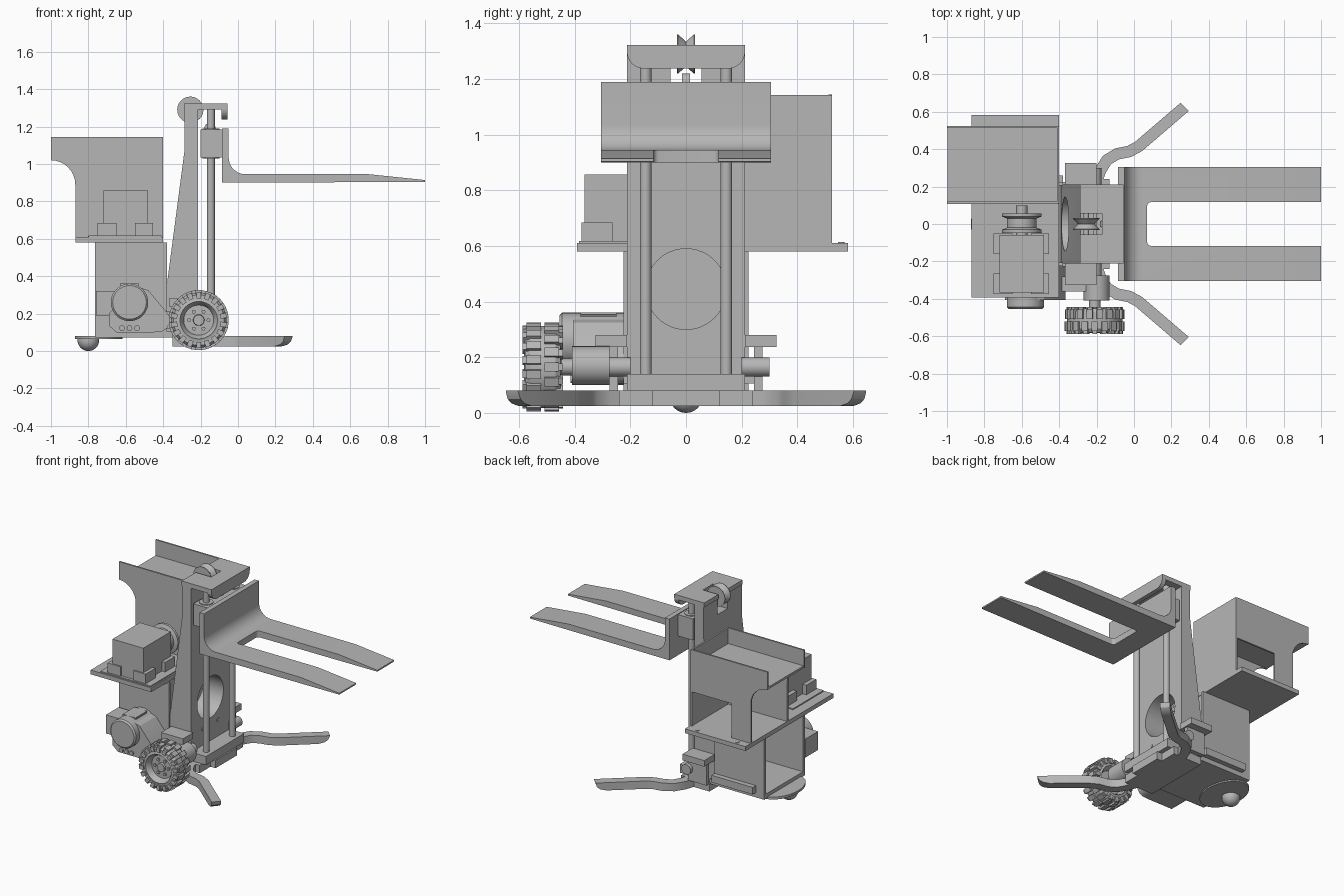
import bpy, bmesh
from math import sin, cos, pi, radians
from mathutils import Matrix, Vector

if "Cube" in bpy.data.objects:
    bpy.data.objects.remove(bpy.data.objects["Cube"])

grey = bpy.data.materials.new("plain grey")
grey.use_nodes = True
GREY = (0.47, 0.47, 0.47, 1)
grey.diffuse_color = GREY
grey.node_tree.nodes["Principled BSDF"].inputs["Base Color"].default_value = GREY


def finish(name, bm):
    bmesh.ops.recalc_face_normals(bm, faces=bm.faces)
    me = bpy.data.meshes.new(name)
    bm.to_mesh(me)
    bm.free()
    me.materials.append(grey)
    me.shade_smooth()
    me.set_sharp_from_angle(angle=radians(32))
    ob = bpy.data.objects.new(name, me)
    bpy.context.scene.collection.objects.link(ob)
    return ob


def box(name, x, y, z, bevel=0):
    bm = bmesh.new()
    size = [b - a for a, b in (x, y, z)]
    mid = [(a + b) / 2 for a, b in (x, y, z)]
    bmesh.ops.create_cube(bm, size=1, matrix=Matrix.Translation(mid) @ Matrix.Diagonal(size + [1]))
    if bevel:
        bmesh.ops.bevel(bm, geom=bm.edges[:], offset=bevel, segments=3, affect='EDGES', profile=0.5)
    return finish(name, bm)


def extrude(name, pts, axis, a, b):
    """Extrude a 2D profile: along y the points are (x, z), along x they are (y, z)."""
    bm = bmesh.new()
    place = (lambda p, t: (p[0], t, p[1])) if axis == 'y' else (lambda p, t: (t, p[0], p[1]))
    f = bm.faces.new([bm.verts.new(place(p, a)) for p in pts])
    new = bmesh.ops.extrude_face_region(bm, geom=[f])["geom"]
    move = Vector(place((0, 0), b - a))
    bmesh.ops.translate(bm, vec=move, verts=[v for v in new if isinstance(v, bmesh.types.BMVert)])
    return finish(name, bm)


def lathe(name, profile, center, axis='y', steps=40):
    """Spin (radius, offset) points around an axis through center."""
    bm = bmesh.new()
    rings = []
    for r, t in profile:
        ring = []
        for i in range(steps):
            c, s = r * cos(2 * pi * i / steps), r * sin(2 * pi * i / steps)
            p = {'x': (t, c, s), 'y': (c, t, s), 'z': (c, s, t)}[axis]
            ring.append(bm.verts.new(Vector(center) + Vector(p)))
        rings.append(ring)
    for p, q in zip(rings, rings[1:]):
        for i in range(steps):
            j = (i + 1) % steps
            bm.faces.new((p[i], p[j], q[j], q[i]))
    bm.faces.new(rings[0])
    bm.faces.new(rings[-1])
    return finish(name, bm)


def cyl(name, center, r, a, b, axis='y', steps=32):
    return lathe(name, [(r, a), (r, b)], center, axis, steps)


def arc(cx, cz, r, a0, a1, n=8):
    angles = [radians(a0 + (a1 - a0) * i / n) for i in range(n + 1)]
    return [(cx + r * cos(a), cz + r * sin(a)) for a in angles]


def cut(ob, cutter):
    mod = ob.modifiers.new("cut", 'BOOLEAN')
    mod.operation, mod.solver, mod.object = 'DIFFERENCE', 'EXACT', cutter
    me = bpy.data.meshes.new_from_object(ob.evaluated_get(bpy.context.evaluated_depsgraph_get()))
    ob.modifiers.clear()
    ob.data = me
    me.shade_smooth()
    me.set_sharp_from_angle(angle=radians(32))
    bpy.data.objects.remove(cutter)


# Mast: tapered slab with a round window and a pulley notch
mast = extrude("mast", [(-0.4, 0.08), (-0.215, 0.08), (-0.215, 1.3), (-0.285, 1.3),
                        (-0.285, 1.08), (-0.39, 0.28)], 'y', -0.212, 0.212)
cut(mast, cyl("window_cutter", (0, 0, 0.445), 0.145, -0.6, 0, 'x', 48))
cut(mast, box("notch_cutter", (-0.5, -0.1), (-0.055, 0.055), (1.18, 1.5)))
for y in (-0.085, 0.085):
    cyl("mast_bolt", (-0.215, y, 0.255), 0.013, -0.01, 0.004, 'x', 16)

# Head cap with a rounded front lip
cap = box("head_cap", (-0.29, -0.06), (-0.212, 0.212), (1.29, 1.322))
cut(cap, box("slot_cutter", (-0.35, -0.17), (-0.055, 0.055), (1.2, 1.4)))
extrude("head_lip", [(0.212, 1.322), (-0.212, 1.322)] + arc(-0.152, 1.298, 0.06, 180, 270)
        + arc(0.152, 1.298, 0.06, 270, 360), 'x', -0.088, -0.057)
lathe("cable_pulley", [(0.07, -0.032), (0.07, -0.028), (0.045, 0), (0.07, 0.028), (0.07, 0.032)],
      (-0.255, 0, 1.29))
cyl("pulley_axle", (-0.255, 0, 1.29), 0.015, -0.07, 0.07)

# Guide rods, foot block and lifting carriage
for y in (-0.145, 0.145):
    cyl("guide_rod", (-0.145, y, 0), 0.021, 0.1, 1.3, 'z')
    cyl("slide_bushing", (-0.145, y, 0), 0.045, 1.03, 1.19, 'z')
box("rod_foot", (-0.215, -0.1), (-0.212, 0.212), (0.08, 0.14))
box("carriage", (-0.2, -0.08), (-0.21, 0.21), (1.035, 1.185))
cyl("lift_eye", (-0.15, 0, 1.19), 0.03, -0.015, 0.015)
forks = extrude("forks", [(-0.085, 0.9), (1, 0.904), (1, 0.914), (0.7, 0.945)]
                + arc(0.04, 1.035, 0.09, 270, 180, 10) + [(-0.05, 1.19), (-0.085, 1.19)],
                'y', -0.305, 0.305)
slot = box("fork_slot_cutter", (0.07, 1.2), (-0.117, 0.117), (0.8, 1.03), 0.02)
cut(forks, slot)

# Lower chassis: base plates, open-backed column and caster
box("stabilizer_base", (-0.35, -0.13), (-0.24, 0.24), (0.025, 0.08))
box("base_plate", (-0.765, -0.34), (-0.225, 0.225), (0.072, 0.105))
extrude("front_nose", [(-0.12, 0.025), (0.12, 0.025), (0.12, 0.08), (-0.12, 0.08)], 'x', -0.14, -0.09)
caster_plate = cyl("caster_plate", (-0.745, 0, 0), 0.127, 0.063, 0.08, 'z')
caster_plate.scale.y = 1.5
lathe("caster_ball", [(0.058 * cos(radians(a)) + 0.0001, 0.058 * sin(radians(a)))
                      for a in range(-90, 1, 10)] + [(0.058, 0.015)], (-0.8, 0, 0.058), 'z')
for side in (-1, 1):
    box("column_wall", (-0.765, -0.38), sorted((side * 0.225, side * 0.205)), (0.105, 0.58))
box("column_front", (-0.43, -0.405), (-0.205, 0.205), (0.105, 0.58))

# Stabilizer legs: curved bars whose tips sweep up
path = [(-0.21, 0.2, 0.025), (-0.18, 0.285, 0.025), (-0.145, 0.342, 0.025), (-0.09, 0.375, 0.025),
        (-0.025, 0.388, 0.025), (0.025, 0.415, 0.025), (0.215, 0.578, 0.025),
        (0.245, 0.604, 0.034), (0.262, 0.618, 0.05), (0.27, 0.626, 0.078)]
for side in (-1, 1):
    bm = bmesh.new()
    rows = []
    for i, (x, y, low) in enumerate(path):
        p, q = path[max(i - 1, 0)], path[min(i + 1, len(path) - 1)]
        n = Vector((p[1] - q[1], q[0] - p[0])).normalized() * 0.031
        rows.append([bm.verts.new((x + k * n.x, side * (y + k * n.y), z))
                     for k, z in ((-1, low), (1, low), (1, 0.08), (-1, 0.08))])
    for a, b in zip(rows, rows[1:]):
        for i in range(4):
            bm.faces.new((a[i], a[i - 1], b[i - 1], b[i]))
    bm.faces.new(rows[0])
    bm.faces.new(rows[-1])
    finish("stabilizer_leg", bm)
    # Axle brackets
    box("axle_bracket_top", (-0.37, -0.2), sorted((side * 0.212, side * 0.325)), (0.237, 0.28))
    box("axle_bracket_side", (-0.35, -0.21), sorted((side * 0.245, side * 0.275)), (0.08, 0.24))
    cyl("axle_stub", (-0.21, 0, 0.165), 0.035, *sorted((side * 0.2, side * 0.3)))
box("side_rail", (-0.7, -0.38), (0.225, 0.26), (0.105, 0.155))

# Shelf plate and thin-walled open case
box("shelf_plate", (-0.87, -0.4), (-0.392, 0.583), (0.58, 0.61))
for x in (-0.79, -0.48):
    for y in (-0.355, 0.07, 0.558):
        cyl("shelf_screw", (x, y, 0.61), 0.012, -0.005, 0.004, 'z', 16)
wall = [(-0.4, 0.61), (-0.87, 0.61)] + arc(-1, 0.89, 0.13, 0, 90) + [(-1, 1.145)] \
    + arc(-0.415, 1.13, 0.015, 90, 0, 4)
extrude("case_wall_inner", wall, 'y', 0.108, 0.12)
outer = extrude("case_wall_outer", wall, 'y', 0.512, 0.524)
cut(outer, box("case_window_cutter", (-0.72, -0.415), (0.45, 0.6), (0.6, 0.85)))
box("case_front", (-0.412, -0.4), (0.11, 0.522), (0.61, 1.143))
box("case_tray", (-0.998, -0.405), (0.115, 0.518), (1.02, 1.035))

# Winch: motor box, corner brackets and cable spool
box("winch_motor", (-0.72, -0.48), (-0.365, -0.06), (0.61, 0.857))
box("winch_plate", (-0.8, -0.41), (-0.385, -0.045), (0.61, 0.618))
for x in ((-0.75, -0.65), (-0.55, -0.455)):
    for y in ((-0.375, -0.265), (-0.16, -0.05)):
        box("winch_corner_bracket", x, y, (0.61, 0.685))
lathe("cable_spool", [(0.105, -0.048), (0.105, -0.03), (0.08, -0.02), (0.08, 0.03),
                      (0.105, 0.04), (0.105, 0.056)], (-0.6, 0, 0.735))
cyl("spool_shaft", (-0.6, 0, 0.735), 0.03, -0.08, 0.1)

# Drive motor and slanted gear housing
lathe("drive_motor", [(0.09, -0.455), (0.1, -0.445), (0.1, -0.22)], (-0.58, 0, 0.26))
for z in (0.34, 0.348, 0.356):
    box("motor_fin", (-0.63, -0.53), (-0.38, -0.25), (z - 0.002, z + 0.004))
box("motor_terminal", (-0.76, -0.66), (-0.38, -0.24), (0.19, 0.32))
extrude("gear_housing", [(-0.69, 0.2), (-0.69, 0.135), (-0.65, 0.1), (-0.45, 0.1)]
        + arc(-0.43, 0.165, 0.065, 290, 390, 6) + [(-0.48, 0.325), (-0.56, 0.35)],
        'y', -0.405, -0.225)
for x in (-0.62, -0.58, -0.54):
    cyl("housing_bolt", (x, 0, 0.122), 0.015, -0.415, -0.4, 'y', 16)
cyl("drive_shaft", (-0.21, 0, 0.165), 0.03, -0.5, -0.2)
cyl("wheel_gearbox", (-0.2, 0, 0.17), 0.07, -0.41, -0.275)
box("gearbox_link", (-0.42, -0.2), (-0.36, -0.28), (0.12, 0.21))

# Wheel: lathed tyre and rim, tread blocks and lug nuts
WHEEL = Vector((-0.21, -0.515, 0.165))
half = [(0.028, -0.045), (0.03, -0.03), (0.08, -0.028), (0.09, -0.055), (0.1, -0.068),
        (0.112, -0.062), (0.135, -0.064), (0.148, -0.045)]
lathe("wheel", half + [(r, -t) for r, t in reversed(half)], WHEEL, steps=48)
bm = bmesh.new()
for row, side in enumerate((-1, 1)):
    for i in range(18):
        turn = Matrix.Translation(WHEEL) @ Matrix.Rotation(2 * pi * (i + row / 2) / 18, 4, 'Y')
        for size, pos in (((0.032, 0.052, 0.02), (0, side * 0.032, 0.15)),
                          ((0.026, 0.018, 0.034), (0, side * 0.063, 0.133))):
            bmesh.ops.create_cube(bm, size=1, matrix=turn @ Matrix.Translation(pos)
                                  @ Matrix.Diagonal(size + (1,)))
finish("tyre_tread", bm)
for i in range(6):
    a = 2 * pi * i / 6
    cyl("lug_nut", WHEEL + Vector((0.052 * cos(a), 0, 0.052 * sin(a))), 0.011, -0.038, -0.02, 'y', 6)
